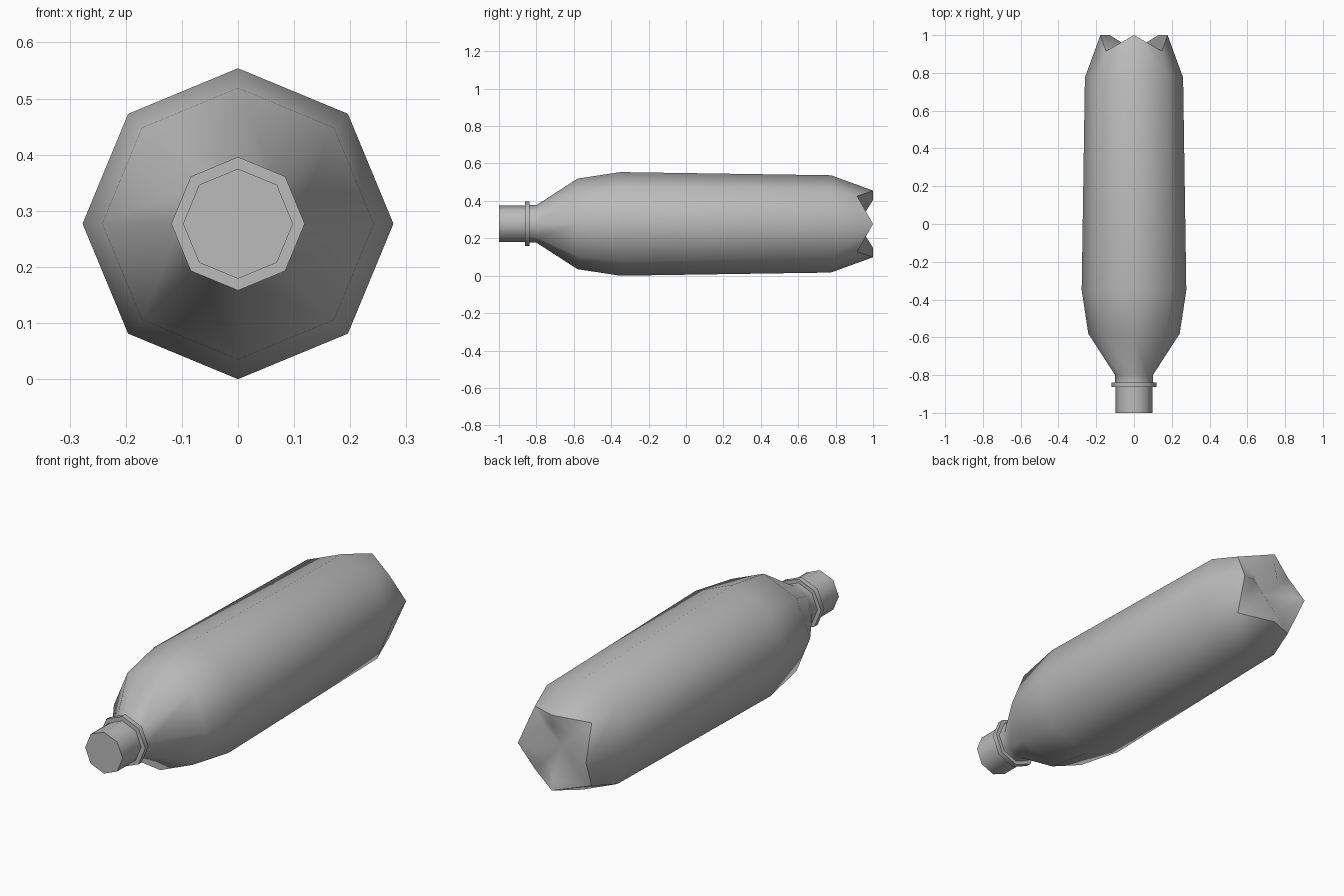
import bpy, bmesh, math

cube = bpy.data.objects.get("Cube")
if cube:
    bpy.data.objects.remove(cube, do_unlink=True)

SIDES = 8
AXIS_Z = 0.277

grey = bpy.data.materials.new("plain_grey")
grey.use_nodes = True
colour = (0.5, 0.5, 0.5, 1)
grey.diffuse_color = colour
grey.node_tree.nodes["Principled BSDF"].inputs["Base Color"].default_value = colour


def ring(bm, even, odd):
    """Octagon around the y axis; even and odd corners each get (y, radius)."""
    verts = []
    for i in range(SIDES):
        y, r = odd if i % 2 else even
        a = math.tau * i / SIDES
        verts.append(bm.verts.new((r * math.cos(a), y, AXIS_Z + r * math.sin(a))))
    return verts


def bridge(bm, a, b):
    for i in range(SIDES):
        j = (i + 1) % SIDES
        bm.faces.new((a[i], a[j], b[j], b[i]))


bm = bmesh.new()

# Mouth, neck, collar, shoulder and body, from front to back
profile = [(-1, 0.098), (-0.862, 0.098), (-0.862, 0.119), (-0.838, 0.119),
           (-0.838, 0.1), (-0.8, 0.1), (-0.58, 0.242), (-0.35, 0.277), (0.775, 0.26)]
rings = [ring(bm, p, p) for p in profile]

# Base with four feet and valleys between them
rings.append(ring(bm, (1, 0.178), (0.915, 0.21)))
rings.append(ring(bm, (1, 0.128), (0.94, 0.1)))
for a, b in zip(rings, rings[1:]):
    bridge(bm, a, b)

# Closed mouth and dimple in the middle of the base
bm.faces.new(rings[0])
centre = bm.verts.new((0, 0.92, AXIS_Z))
last = rings[-1]
for i in range(SIDES):
    bm.faces.new((last[i], last[(i + 1) % SIDES], centre))

bmesh.ops.recalc_face_normals(bm, faces=bm.faces[:])
mesh = bpy.data.meshes.new("bottle")
bm.to_mesh(mesh)
bm.free()
mesh.materials.append(grey)

bottle = bpy.data.objects.new("bottle", mesh)
bpy.context.collection.objects.link(bottle)
bpy.ops.object.select_all(action="DESELECT")
bottle.select_set(True)
bpy.context.view_layer.objects.active = bottle
bpy.ops.object.shade_smooth_by_angle(angle=math.radians(70))
